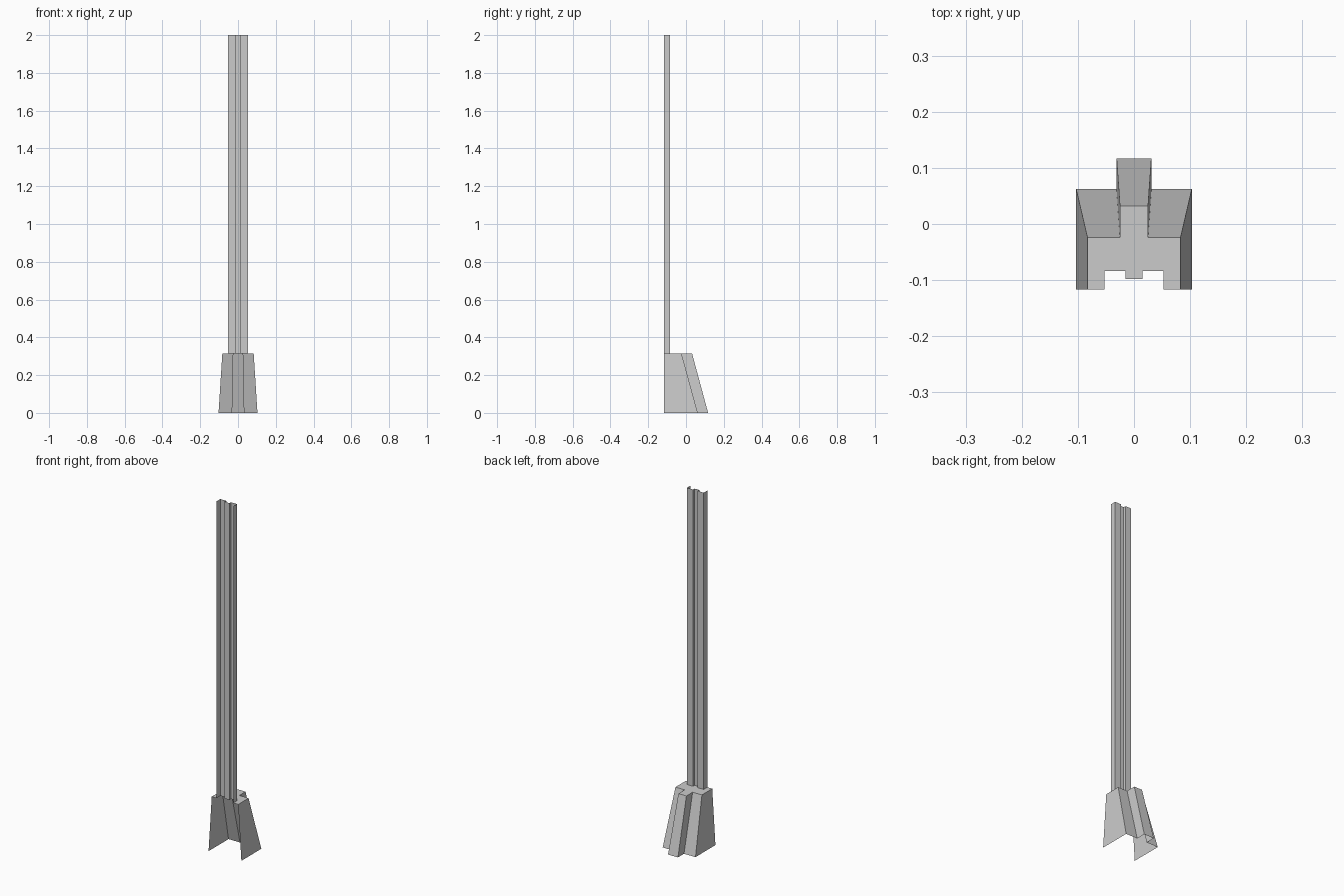
import bpy
import bmesh

if "Cube" in bpy.data.objects:
    bpy.data.objects.remove(bpy.data.objects["Cube"])

FRONT, BASE_TOP, TOP = -0.117, 0.315, 2.0


def mirrored(half):
    """Right half of an open outline -> full outline, right to left round the back."""
    return half + [(-x, y) for x, y in reversed(half)]


def walls(bm, lower, upper, z0, z1):
    """Loft an open outline between two heights; returns the upper vertices."""
    a = [bm.verts.new((x, y, z0)) for x, y in lower]
    b = [bm.verts.new((x, y, z1)) for x, y in upper]
    for i in range(len(a) - 1):
        bm.faces.new((a[i], a[i + 1], b[i + 1], b[i]))
    return b


def finish(bm, name):
    mesh = bpy.data.meshes.new(name)
    bm.to_mesh(mesh)
    bm.free()
    bpy.context.collection.objects.link(bpy.data.objects.new(name, mesh))


# Grooved shaft, open towards the wall side and at both ends
shaft = mirrored([(0.0525, FRONT), (0.0525, -0.084), (0.015, -0.084), (0.015, -0.098)])
bm = bmesh.new()
walls(bm, shaft, shaft, BASE_TOP, TOP)
finish(bm, "column_shaft")

# Tapered plinth with a central rib, and a cap notched around the shaft
foot = mirrored([(0.103, FRONT), (0.103, 0.062), (0.031, 0.062), (0.031, 0.117)])
head = mirrored([(0.083, FRONT), (0.083, -0.024), (0.025, -0.024), (0.025, 0.032)])
bm = bmesh.new()
rim = walls(bm, foot, head, 0, BASE_TOP)
notch = [bm.verts.new((x, y, BASE_TOP)) for x, y in reversed(shaft)]
bm.faces.new(rim + notch)
finish(bm, "column_plinth")
